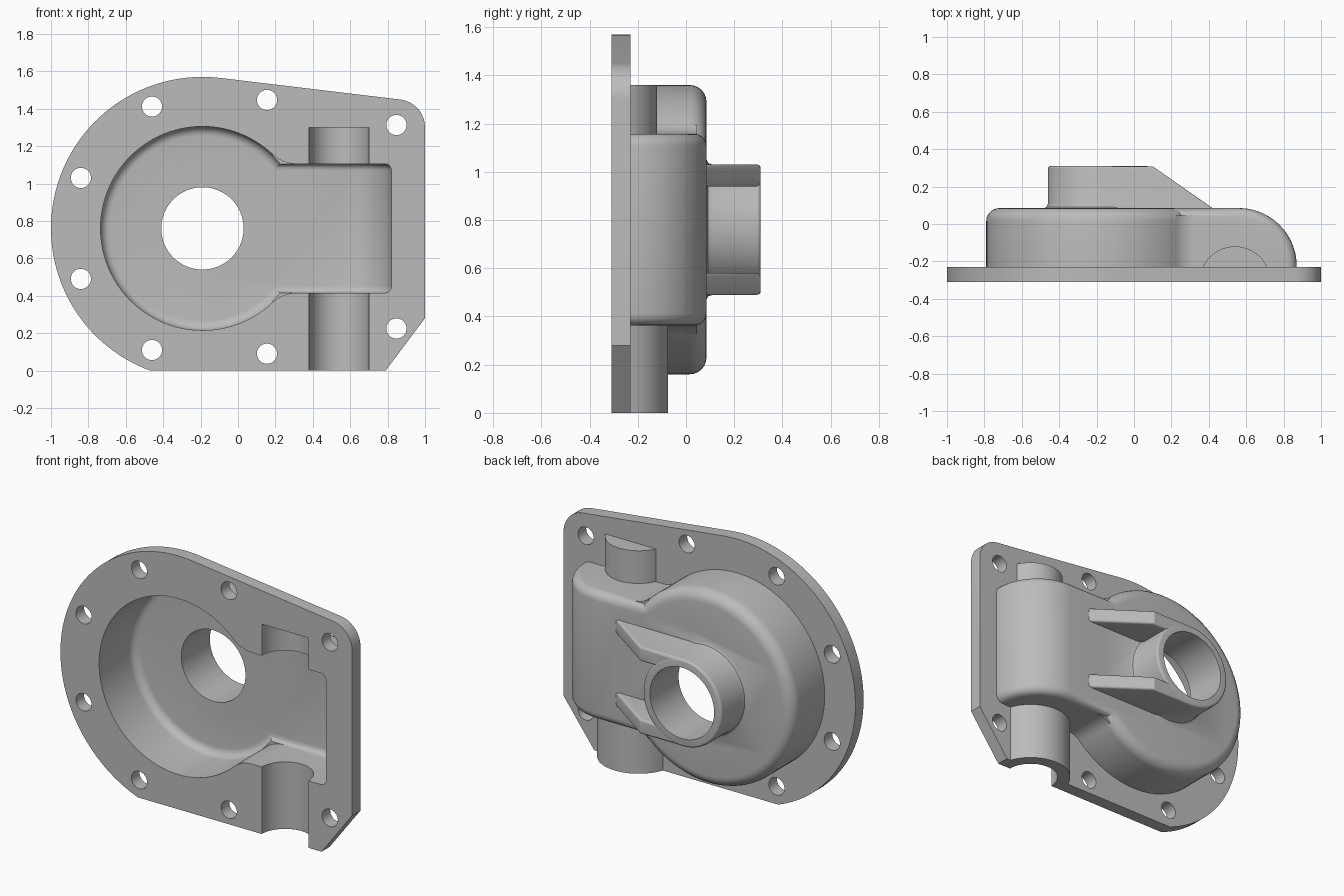
import bpy, bmesh, math
from math import sin, cos, pi, radians

if "Cube" in bpy.data.objects:
    bpy.data.objects.remove(bpy.data.objects["Cube"])

CX, CZ = -0.19, 0.76            # gear axis
BACK, FACE = -0.31, -0.23       # flange faces
WX = 0.54                       # shaft axis


def arc(cx, cy, r, a0, a1, n):
    return [(cx + r * cos(radians(a0 + (a1 - a0) * i / n)),
             cy + r * sin(radians(a0 + (a1 - a0) * i / n))) for i in range(n + 1)]


def finish(name, bm):
    bmesh.ops.recalc_face_normals(bm, faces=bm.faces)
    me = bpy.data.meshes.new(name)
    bm.to_mesh(me)
    bm.free()
    ob = bpy.data.objects.new(name, me)
    bpy.context.collection.objects.link(ob)
    return ob


def add_prism(bm, pts, a, b, axis):
    """Extrude a 2D outline: axis 'y' takes (x, z) points, axis 'z' takes (x, y)."""
    put = (lambda p, t: (p[0], t, p[1])) if axis == 'y' else (lambda p, t: (p[0], p[1], t))
    lo = [bm.verts.new(put(p, a)) for p in pts]
    hi = [bm.verts.new(put(p, b)) for p in pts]
    n = len(pts)
    ends = [bm.faces.new(lo), bm.faces.new(hi)]
    for i in range(n):
        j = (i + 1) % n
        bm.faces.new((lo[i], lo[j], hi[j], hi[i]))
    return ends


def prism(name, pts, a, b, axis, bevel=0):
    bm = bmesh.new()
    ends = add_prism(bm, pts, a, b, axis)
    if bevel:
        bmesh.ops.recalc_face_normals(bm, faces=bm.faces)
        edges = list({e for f in ends for e in f.edges})
        bmesh.ops.bevel(bm, geom=edges, offset=bevel, segments=5, profile=0.5, affect='EDGES')
    return finish(name, bm)


def lathe(name, prof, n=96):
    """Solid of revolution about the gear axis from (radius, y) points."""
    bm = bmesh.new()
    rings = [[bm.verts.new((CX + r * cos(2 * pi * i / n), y, CZ + r * sin(2 * pi * i / n)))
              for i in range(n)] for r, y in prof]
    for p, q in zip(rings, rings[1:]):
        for i in range(n):
            j = (i + 1) % n
            bm.faces.new((p[i], p[j], q[j], q[i]))
    bm.faces.new(rings[0])
    bm.faces.new(rings[-1])
    return finish(name, bm)


def combine(base, other, op):
    m = base.modifiers.new(op, 'BOOLEAN')
    m.operation, m.object, m.solver = op, other, 'EXACT'
    bpy.context.view_layer.objects.active = base
    bpy.ops.object.modifier_apply(modifier=m.name)
    bpy.data.objects.remove(other)


def drum(name, r, base, top, f):
    return lathe(name, [(r, base)] + arc(r - f, top - f, f, 0, 90, 6))


def shaft_box(name, r, base, top, half, f):
    # Rounded housing over the shaft, profile seen from above
    pts = [(-0.1, base), (-0.1, top)] + arc(0.56, top - r, r, 90, 0, 20) + [(0.56 + r, base)]
    return prism(name, pts, CZ - half, CZ + half, 'z', f)


def corner_fill(name, r, half, base, top, s):
    # Concave blend between drum and shaft housing
    rf = 0.73 - r
    dz = half + rf
    dx = math.sqrt(0.73 ** 2 - dz ** 2)
    a = math.degrees(math.atan2(dz, dx))
    edge = arc(dx, dz, rf, 180 + a, 270, 8)
    pts = [(dx - 0.1, half - 0.06)] + edge + [(dx, half - 0.06)]
    return prism(name, [(CX + x, CZ + s * z) for x, z in pts], base, top, 'y')


# Mounting flange
outline = (arc(CX, CZ, 0.81, 249.8, 83.1, 70) + arc(0.85, 1.30, 0.15, 83.1, 0, 12)
           + [(1.0, 0.28), (0.79, 0.0)])
outline[0] = (-0.47, 0.0)
cover = prism("gear_housing_cover", outline, BACK, FACE, 'y')

# Outer shell: drum, shaft housing, blends and shaft bosses
IN = -0.29
add = [drum("drum", 0.60, IN, 0.085, 0.07),
       shaft_box("shaft_housing", 0.31, IN, 0.085, 0.3975, 0.05)]
for s in (-1, 1):
    add.append(corner_fill("blend", 0.60, 0.3975, IN, 0.045, s))
for r, z0, z1 in ((0.235, 0.0, 0.45), (0.19, 1.08, 1.36)):
    a = math.degrees(math.asin((IN - BACK) / r))
    add.append(prism("shaft_boss", arc(WX, BACK, r, a, 180 - a, 32), z0, z1, 'z'))

# Bearing hub with two sloping ribs
add.append(lathe("hub", [(0.27, 0.05), (0.29, 0.085), (0.277, 0.092), (0.27, 0.11)]
                 + arc(0.255, 0.295, 0.015, 0, 90, 4)))
for z in (CZ - 0.27, CZ + 0.18):
    add.append(prism("rib", [(CX, 0.05), (CX, 0.308), (0.10, 0.308), (0.42, 0.085), (0.42, 0.05)],
                     z, z + 0.09, 'z', 0.014))
for part in add:
    combine(cover, part, 'UNION')

# Hollow interior, shaft channel and bore
OUT = -0.45
cut = [drum("cavity", 0.545, OUT, 0.03, 0.05),
       shaft_box("shaft_cavity", 0.26, OUT, 0.03, 0.345, 0.035)]
for s in (-1, 1):
    cut.append(corner_fill("inner_blend", 0.545, 0.345, OUT, 0.0, s))
cut.append(prism("shaft_channel", arc(WX, BACK, 0.16, 0, 354.375, 63), -0.1, 1.30, 'z'))
cut.append(lathe("bore", [(0.22, -0.1), (0.22, 0.4)]))

# Bolt holes
bm = bmesh.new()
for x, z in ((-0.46, 1.412), (0.155, 1.447), (0.847, 1.313), (-0.84, 1.03),
             (-0.84, 0.49), (-0.46, 0.11), (0.155, 0.09), (0.847, 0.225)):
    add_prism(bm, arc(x, z, 0.054, 0, 348.75, 31), -0.5, -0.15, 'y')
cut.append(finish("bolt_holes", bm))
for part in cut:
    combine(cover, part, 'DIFFERENCE')

# Cast metal colour
mat = bpy.data.materials.new("cast grey")
mat.diffuse_color = (0.5, 0.5, 0.5, 1)
mat.use_nodes = True
mat.node_tree.nodes["Principled BSDF"].inputs["Base Color"].default_value = mat.diffuse_color
cover.data.materials.clear()
cover.data.materials.append(mat)
for p in cover.data.polygons:
    p.material_index = 0
bpy.context.view_layer.objects.active = cover
cover.select_set(True)
bpy.ops.object.shade_smooth_by_angle(angle=radians(30))
